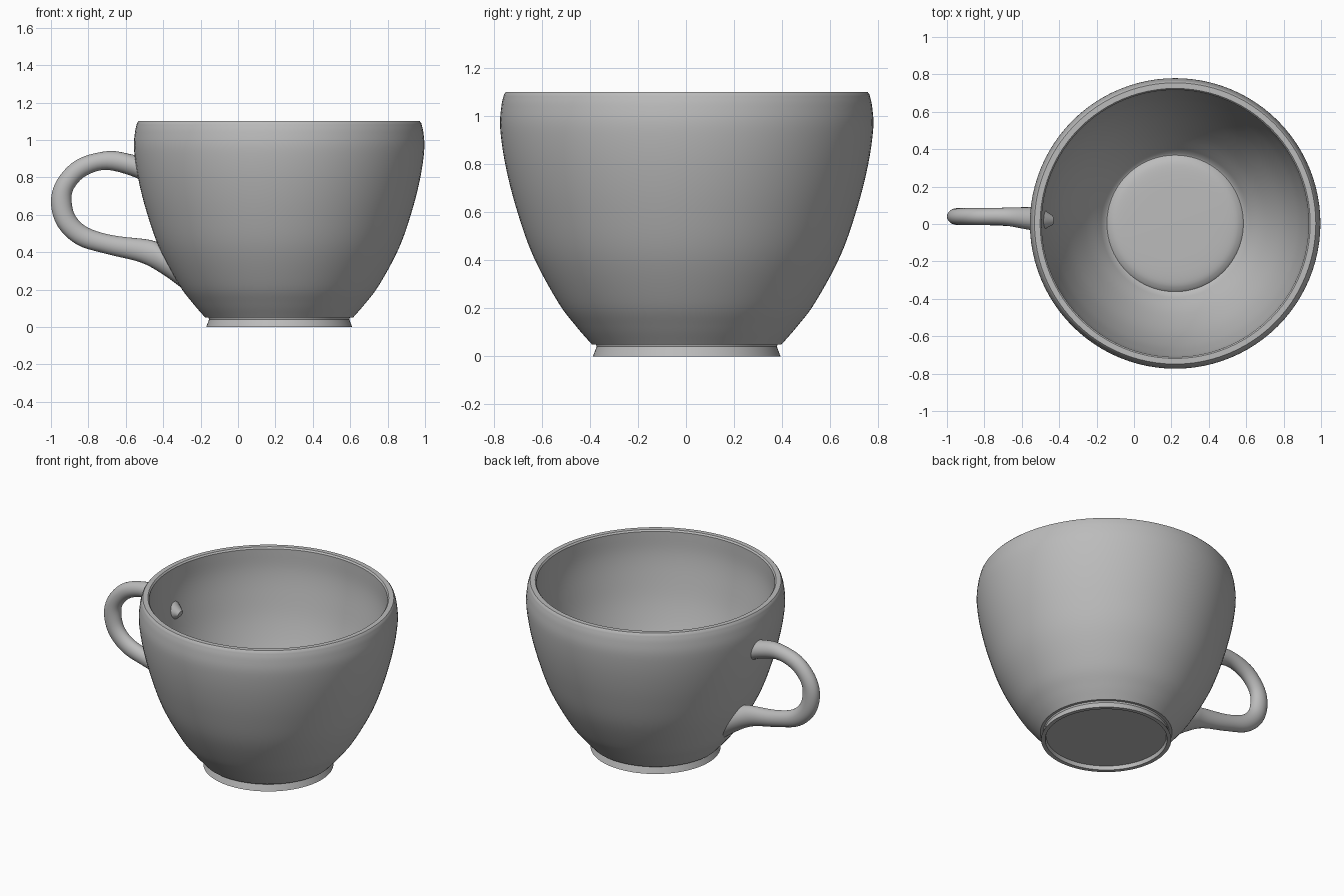
import bpy, bmesh, math
from mathutils import Vector

if "Cube" in bpy.data.objects:
    bpy.data.objects.remove(bpy.data.objects["Cube"])

grey = bpy.data.materials.new("grey ceramic")
grey.use_nodes = True
grey.diffuse_color = (0.5, 0.5, 0.5, 1)
grey.node_tree.nodes["Principled BSDF"].inputs["Base Color"].default_value = (0.5, 0.5, 0.5, 1)


def spline(points, steps):
    """Catmull-Rom curve through points of any dimension."""
    pts = [Vector(p) for p in points]
    ext = [2 * pts[0] - pts[1]] + pts + [2 * pts[-1] - pts[-2]]
    out = []
    for a, b, c, d in zip(ext, ext[1:], ext[2:], ext[3:]):
        for i in range(steps):
            t = i / steps
            out.append(b + (c - a) * (t / 2) + (2 * a - 5 * b + 4 * c - d) * (t * t / 2)
                       + (3 * b - a - 3 * c + d) * (t ** 3 / 2))
    return out + [pts[-1]]


def skin(name, rings, angle):
    """Join rings of equal length into a tube with capped ends."""
    bm = bmesh.new()
    loops = [[bm.verts.new(co) for co in ring] for ring in rings]
    n = len(loops[0])
    for low, high in zip(loops, loops[1:]):
        for i in range(n):
            j = (i + 1) % n
            bm.faces.new((low[i], low[j], high[j], high[i]))
    bm.faces.new(loops[0])
    bm.faces.new(loops[-1])
    bmesh.ops.recalc_face_normals(bm, faces=bm.faces)
    mesh = bpy.data.meshes.new(name)
    bm.to_mesh(mesh)
    bm.free()
    mesh.materials.append(grey)
    obj = bpy.data.objects.new(name, mesh)
    bpy.context.collection.objects.link(obj)
    bpy.ops.object.select_all(action="DESELECT")
    obj.select_set(True)
    bpy.context.view_layer.objects.active = obj
    bpy.ops.object.shade_smooth_by_angle(angle=math.radians(angle))
    return obj


def circle(n):
    return [(math.cos(a), math.sin(a)) for a in (2 * math.pi * i / n for i in range(n))]


# Cup: one lathed profile from the underside, over the rim, to the inner floor
foot = [(0.36, 0.025), (0.365, 0.0), (0.39, 0.0), (0.375, 0.04), (0.378, 0.05)]
outside = spline([(0.395, 0.05), (0.46, 0.125), (0.535, 0.225), (0.64, 0.42),
                  (0.71, 0.62), (0.755, 0.8), (0.776, 0.95), (0.771, 1.04),
                  (0.76, 1.09)], 5)
rim = [(0.752, 1.1), (0.722, 1.1)]
inside = spline([(0.714, 1.09), (0.712, 0.95), (0.69, 0.8), (0.65, 0.62),
                 (0.58, 0.42), (0.48, 0.23), (0.375, 0.085)], 5)
floor = [(0.365, 0.08)] + spline([(0.36, 0.085), (0.33, 0.1), (0.28, 0.107), (0.2, 0.11)], 3)
profile = foot + outside + rim + inside + floor
cup = skin("cup", [[(r * c, r * s, z) for c, s in circle(96)] for r, z in profile], 35)
cup.location = (0.22, 0.003, 0)

# Handle: each section spans an outer and an inner edge point, then a half width and a side offset
sections = [
    (-0.43, 0.83, -0.44, 0.79, 0.025, 0.02),
    (-0.51, 0.9, -0.49, 0.76, 0.06, 0.025),
    (-0.58, 0.925, -0.55, 0.8, 0.06, 0.03),
    (-0.70, 0.94, -0.70, 0.84, 0.047, 0.04),
    (-0.86, 0.895, -0.81, 0.81, 0.045, 0.04),
    (-0.965, 0.79, -0.875, 0.745, 0.045, 0.04),
    (-1.0, 0.67, -0.89, 0.68, 0.045, 0.04),
    (-0.965, 0.54, -0.87, 0.595, 0.045, 0.04),
    (-0.86, 0.44, -0.80, 0.53, 0.045, 0.04),
    (-0.70, 0.39, -0.67, 0.49, 0.045, 0.035),
    (-0.52, 0.345, -0.50, 0.47, 0.05, 0.03),
    (-0.40, 0.28, -0.45, 0.46, 0.065, 0.025),
    (-0.29, 0.2, -0.42, 0.45, 0.075, 0.025),
]
rings = []
for ox, oz, ix, iz, half, side in spline(sections, 5):
    mid = Vector(((ox + ix) / 2, side, (oz + iz) / 2))
    reach = Vector(((ox - ix) / 2, 0, (oz - iz) / 2))
    rings.append([mid + reach * c + Vector((0, half * s, 0)) for c, s in circle(24)])
skin("handle", rings, 50)
